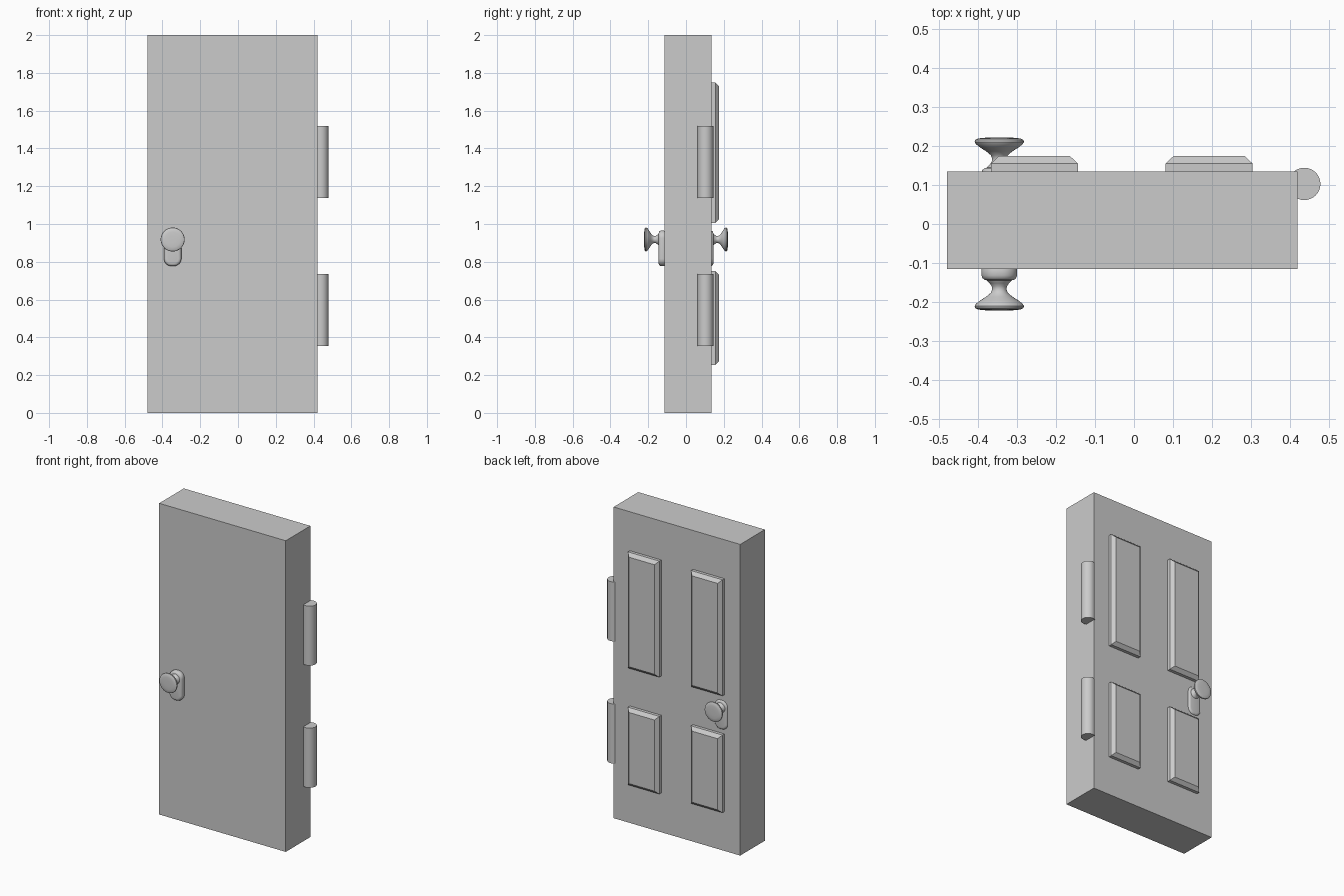
import bpy, bmesh, math

if "Cube" in bpy.data.objects:
    bpy.data.objects.remove(bpy.data.objects["Cube"])


def finish(name, bm, smooth=False):
    bmesh.ops.recalc_face_normals(bm, faces=bm.faces[:])
    me = bpy.data.meshes.new(name)
    bm.to_mesh(me)
    bm.free()
    ob = bpy.data.objects.new(name, me)
    bpy.context.collection.objects.link(ob)
    if smooth:
        bpy.ops.object.select_all(action='DESELECT')
        ob.select_set(True)
        bpy.context.view_layer.objects.active = ob
        bpy.ops.object.shade_smooth_by_angle(angle=math.radians(40))
    return ob


def loft(name, rings, smooth=False):
    """Skin a stack of equal-length point loops and cap both ends."""
    bm = bmesh.new()
    loops = [[bm.verts.new(p) for p in ring] for ring in rings]
    n = len(loops[0])
    for a, b in zip(loops, loops[1:]):
        for i in range(n):
            j = (i + 1) % n
            bm.faces.new((a[i], a[j], b[j], b[i]))
    bm.faces.new(loops[0])
    bm.faces.new(loops[-1])
    return finish(name, bm, smooth)


def rect(x0, x1, z0, z1, y, inset=0.0):
    return [(x0 + inset, y, z0 + inset), (x1 - inset, y, z0 + inset),
            (x1 - inset, y, z1 - inset), (x0 + inset, y, z1 - inset)]


def circle(cx, cz, r, y, n=40):
    return [(cx + r * math.cos(math.tau * i / n), y, cz + r * math.sin(math.tau * i / n))
            for i in range(n)]


def rounded_rect(cx, hw, z0, z1, y, inset, radius, steps=8):
    pts = []
    r = radius - inset
    for k, (sx, cz) in enumerate([(1, z1 - radius), (-1, z1 - radius),
                                  (-1, z0 + radius), (1, z0 + radius)]):
        for i in range(steps + 1):
            a = math.pi / 2 * (k + i / steps)
            pts.append((cx + sx * (hw - radius) + r * math.cos(a), y, cz + r * math.sin(a)))
    return pts


# Door slab
loft("door_slab", [rect(-0.48, 0.42, 0, 2, -0.115), rect(-0.48, 0.42, 0, 2, 0.135)])

# Raised chamfered panels on the back
for side, x0, x1 in (("left", -0.368, -0.144), ("right", 0.081, 0.305)):
    for level, z0, z1 in (("lower", 0.253, 0.752), ("upper", 1.004, 1.75)):
        loft(f"{level}_panel_{side}", [rect(x0, x1, z0, z1, 0.125), rect(x0, x1, z0, z1, 0.155),
                                       rect(x0, x1, z0, z1, 0.175, 0.021)])

# Hinge barrels
for level, z0, z1 in (("lower", 0.353, 0.736), ("upper", 1.138, 1.52)):
    bm = bmesh.new()
    bmesh.ops.create_cone(bm, cap_ends=True, segments=32, radius1=0.0415, radius2=0.0415, depth=z1 - z0)
    bmesh.ops.translate(bm, verts=bm.verts[:], vec=(0.4375, 0.103, (z0 + z1) / 2))
    finish(f"{level}_hinge", bm, True)

# Knob and backing plate on both faces
KX, KZ = -0.346, 0.918
knob_profile = [(0.036, 0.136), (0.033, 0.144), (0.025, 0.152), (0.0195, 0.160), (0.0185, 0.168),
                (0.022, 0.177), (0.034, 0.187), (0.050, 0.197), (0.060, 0.205), (0.0635, 0.211),
                (0.062, 0.216), (0.055, 0.2195), (0.040, 0.2215), (0.018, 0.222)]
plate_profile = [(0.003, 0.108), (0.0, 0.118), (0.0, 0.132), (0.003, 0.139), (0.008, 0.1435), (0.016, 0.145)]
for face, s in (("front", -1), ("back", 1)):
    loft(f"{face}_knob", [circle(KX, KZ, r, s * y) for r, y in knob_profile], True)
    loft(f"{face}_knob_plate", [rounded_rect(KX, 0.046, 0.777, 0.965, s * y, i, 0.04)
                                for i, y in plate_profile], True)
